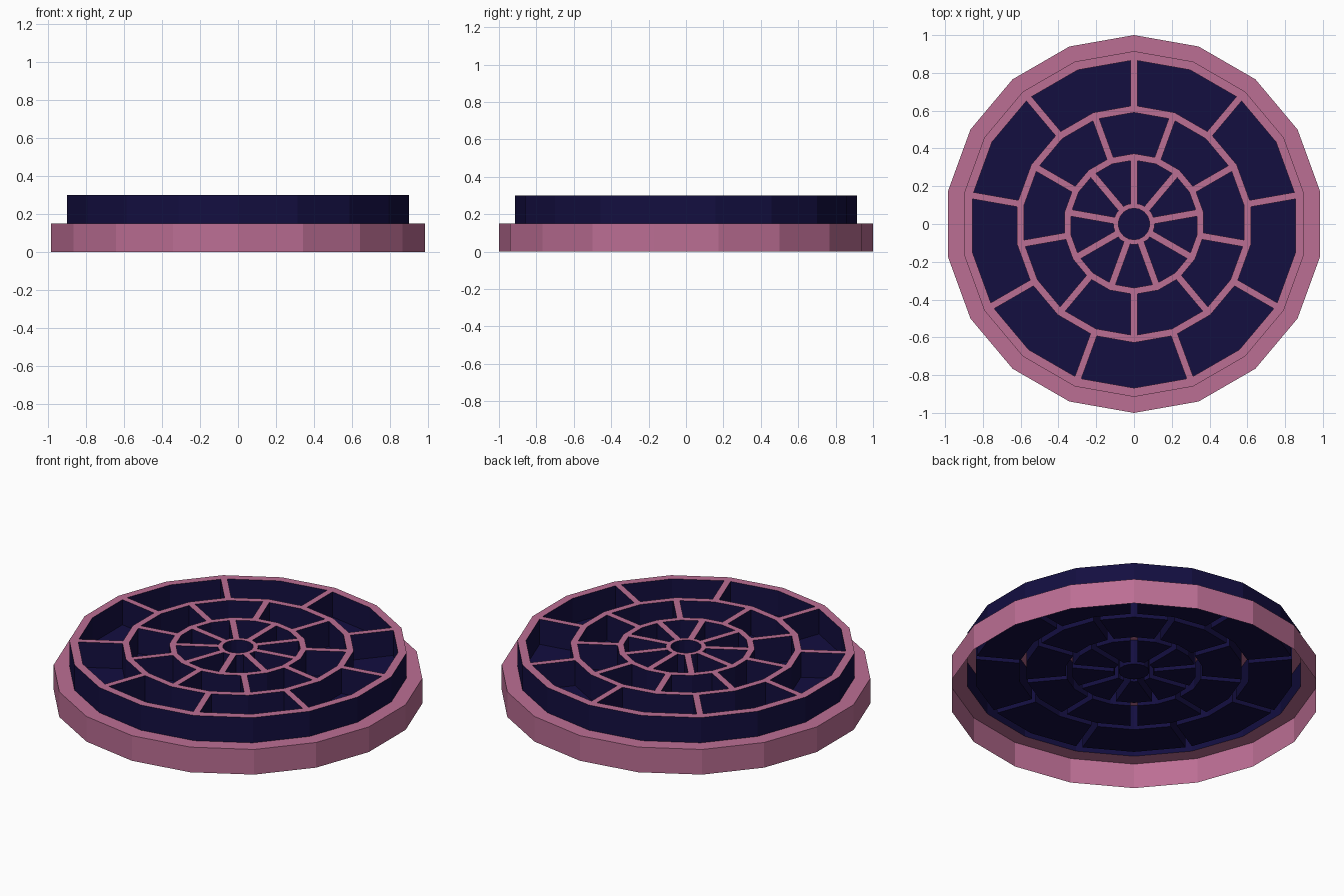
import bpy, bmesh
from math import radians, cos, sin

if "Cube" in bpy.data.objects:
    bpy.data.objects.remove(bpy.data.objects["Cube"])

STEP = 20                      # 18-sided rings, one vertex on +y
HALF = 0.018                   # half width of a spoke
LOW, TOP = 0.15, 0.30
# concentric lattice rings: (inner radius, outer radius)
RINGS = [(0.083, 0.11), (0.338, 0.373), (0.59, 0.628), (0.868, 0.915)]
# first spoke angle in each zone between neighbouring rings
SPOKES = [90, 70, 90]


def material(name, color):
    m = bpy.data.materials.new(name)
    m.diffuse_color = (*color, 1)
    m.use_nodes = True
    m.node_tree.nodes["Principled BSDF"].inputs["Base Color"].default_value = m.diffuse_color
    return m


pink = material("pink", (0.50, 0.156, 0.296))
navy = material("navy", (0.0065, 0.0044, 0.051))


def polar(r, deg):
    return (r * cos(radians(deg)), r * sin(radians(deg)))


def circle(r):
    return [polar(r, 90 + STEP * i) for i in range(18)]


def corner(r, deg, side):
    """Point on an 18-gon edge, offset sideways from a spoke at one of its vertices."""
    x = r - HALF * (1 - cos(radians(STEP))) / sin(radians(STEP))
    y = HALF * side
    c, s = cos(radians(deg)), sin(radians(deg))
    return (x * c - y * s, x * s + y * c)


def make(name, faces, mat):
    bm = bmesh.new()
    for f in faces:
        bm.faces.new([bm.verts.new(p) for p in f])
    bmesh.ops.remove_doubles(bm, verts=bm.verts, dist=1e-5)
    me = bpy.data.meshes.new(name)
    bm.to_mesh(me)
    bm.free()
    me.materials.append(mat)
    ob = bpy.data.objects.new(name, me)
    bpy.context.collection.objects.link(ob)
    return ob


def flat(pts, z):
    return [(x, y, z) for x, y in pts]


def band(r0, z0, r1, z1):
    a, b = flat(circle(r0), z0), flat(circle(r1), z1)
    return [[a[i], a[(i + 1) % 18], b[(i + 1) % 18], b[i]] for i in range(18)]


def pocket(loop):
    """Floor plus inward-facing walls under a counter-clockwise loop."""
    t, b = flat(loop, TOP), flat(loop, LOW)
    n = len(loop)
    return [b] + [[t[i], t[(i + 1) % n], b[(i + 1) % n], b[i]] for i in range(n)]


# open-bottomed base rim with its ledge, and the raised wall
make("base_rim", band(1, 0, 1, LOW) + band(1, LOW, 0.915, LOW), pink)
make("raised_wall", band(0.915, LOW, 0.915, TOP), navy)

# top lattice (rings and spokes) and the recessed pockets between
lattice = []
for r0, r1 in RINGS:
    lattice += band(r1, TOP, r0, TOP)
pockets = pocket(circle(RINGS[0][0]))
for zone, start in enumerate(SPOKES):
    ri, ro = RINGS[zone][1], RINGS[zone + 1][0]
    for k in range(9):
        a = start + 40 * k
        lattice.append(flat([polar(ri, a), corner(ri, a, -1), corner(ro, a, -1),
                             polar(ro, a), corner(ro, a, 1), corner(ri, a, 1)], TOP))
        pockets += pocket([corner(ri, a, 1), corner(ro, a, 1), polar(ro, a + 20),
                           corner(ro, a + 40, -1), corner(ri, a + 40, -1),
                           polar(ri, a + 20)])
make("top_lattice", lattice, pink)
make("pockets", pockets, navy)
